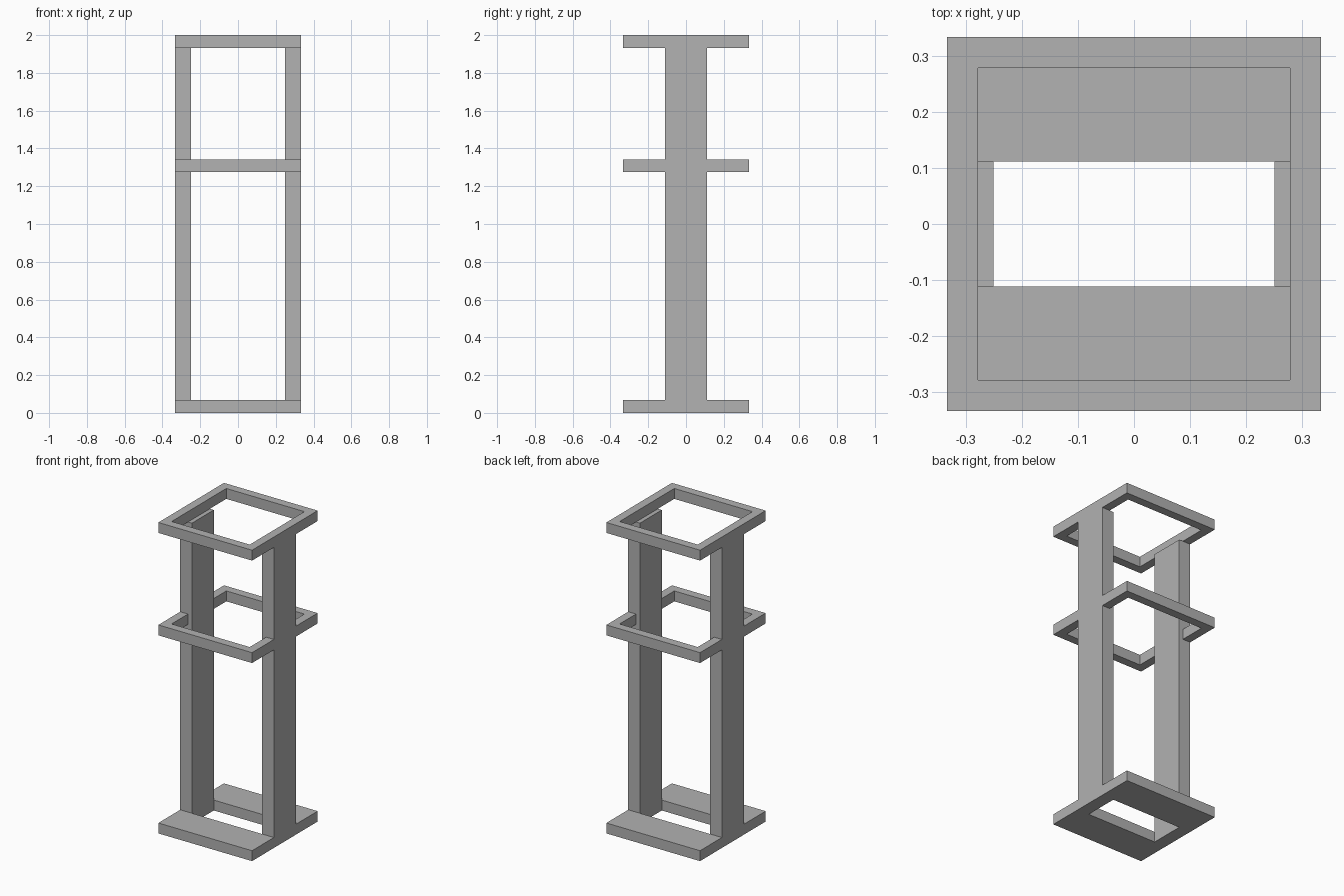
import bpy
import bmesh

cube = bpy.data.objects.get("Cube")
if cube:
    bpy.data.objects.remove(cube, do_unlink=True)

OUT = 1 / 3        # half width of the stand
RIM = 0.278        # half width of the ring openings
POST_X = 0.25      # inner face of the posts
POST_Y = 0.111     # half depth of the posts
BAR = 0.067        # thickness of base and rings
MID = 1.274        # underside of the middle ring

grey = bpy.data.materials.new("plain grey")
grey.use_nodes = True
colour = (0.445, 0.445, 0.445, 1)
grey.diffuse_color = colour
grey.node_tree.nodes["Principled BSDF"].inputs["Base Color"].default_value = colour


def rect(x, y):
    return [(-x, -y), (x, -y), (x, y), (-x, y)]


def finish(name, bm):
    bmesh.ops.recalc_face_normals(bm, faces=bm.faces)
    mesh = bpy.data.meshes.new(name)
    bm.to_mesh(mesh)
    bm.free()
    mesh.materials.append(grey)
    obj = bpy.data.objects.new(name, mesh)
    bpy.context.collection.objects.link(obj)


def prism(name, outline, bottom, top):
    """Extrude a flat outline upwards."""
    bm = bmesh.new()
    face = bm.faces.new([bm.verts.new((x, y, bottom)) for x, y in outline])
    ext = bmesh.ops.extrude_face_region(bm, geom=[face], use_keep_orig=True)
    for v in ext["geom"]:
        if isinstance(v, bmesh.types.BMVert):
            v.co.z = top
    finish(name, bm)


def frame(name, outer, inner, bottom, top):
    """Rectangular frame with an open middle."""
    bm = bmesh.new()
    loops = [[bm.verts.new((x, y, z)) for x, y in outline]
             for outline, z in ((outer, bottom), (outer, top), (inner, top), (inner, bottom))]
    for k, loop in enumerate(loops):
        nxt = loops[(k + 1) % 4]
        for i in range(4):
            j = (i + 1) % 4
            bm.faces.new((loop[i], loop[j], nxt[j], nxt[i]))
    finish(name, bm)


# Base plate with a slot, and the top ring
frame("base_plate", rect(OUT, OUT), rect(POST_X, POST_Y), 0, BAR)
frame("top_ring", rect(OUT, OUT), rect(RIM, RIM), 2 - BAR, 2)

# Upright posts on both sides
for side, s in (("left", 1), ("right", -1)):
    outline = [(s * x, y) for x, y in ((POST_X, -POST_Y), (OUT, -POST_Y),
                                       (OUT, POST_Y), (POST_X, POST_Y))]
    prism(side + "_post", outline, BAR, 2 - BAR)

# Middle ring, as two U-shaped halves that meet the posts
half = [(RIM, POST_Y), (OUT, POST_Y), (OUT, OUT), (-OUT, OUT),
        (-OUT, POST_Y), (-RIM, POST_Y), (-RIM, RIM), (RIM, RIM)]
for end, s in (("back", 1), ("front", -1)):
    prism("middle_ring_" + end, [(x, s * y) for x, y in half], MID, MID + BAR)
